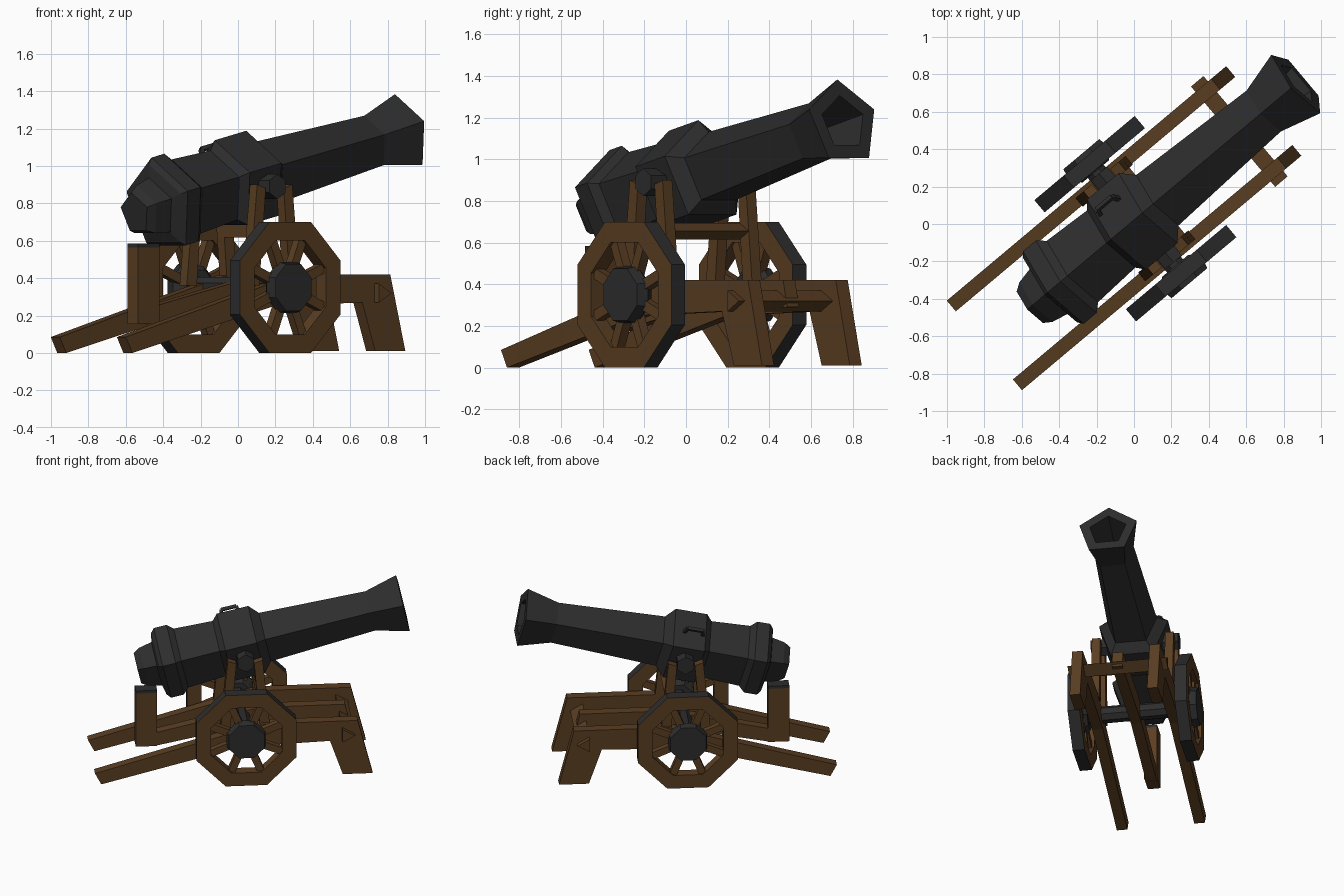
import bpy, bmesh, math
from mathutils import Vector, Matrix

if "Cube" in bpy.data.objects:
    bpy.data.objects.remove(bpy.data.objects["Cube"])

def material(name, rgb):
    m = bpy.data.materials.new(name)
    m.diffuse_color = (*rgb, 1)
    m.use_nodes = True
    m.node_tree.nodes["Principled BSDF"].inputs["Base Color"].default_value = m.diffuse_color
    return m

IRON = material("black_iron", (0.026, 0.026, 0.027))
WOOD = material("brown_wood", (0.102, 0.048, 0.016))

# Built with the gun pointing along +x, then everything is turned 40 degrees
PLACE = Matrix.Translation((-0.011, 0.013, 0)) @ Matrix.Rotation(math.radians(40), 4, 'Z')

def finish(name, bm, mats):
    bmesh.ops.recalc_face_normals(bm, faces=bm.faces)
    bm.transform(PLACE)
    me = bpy.data.meshes.new(name)
    bm.to_mesh(me)
    bm.free()
    for m in mats:
        me.materials.append(m)
    ob = bpy.data.objects.new(name, me)
    bpy.context.collection.objects.link(ob)
    return ob

def lathe(name, profile, sides, origin, axis, up, mats, turn=0.0, loop=False, dark_band=None):
    """Sweep (distance, radius) pairs round an axis; dark_band takes material 1."""
    axis, up, origin = Vector(axis).normalized(), Vector(up).normalized(), Vector(origin)
    side = axis.cross(up)
    bm = bmesh.new()
    rings = []
    for d, r in profile:
        ring = []
        for i in range(sides):
            a = turn + math.tau * i / sides
            ring.append(bm.verts.new(origin + axis * d + (up * math.cos(a) + side * math.sin(a)) * r))
        rings.append(ring)
    n = len(rings)
    for k in range(n if loop else n - 1):
        a, b = rings[k], rings[(k + 1) % n]
        for i in range(sides):
            j = (i + 1) % sides
            f = bm.faces.new((a[i], a[j], b[j], b[i]))
            if k == dark_band:
                f.material_index = 1
    if not loop:
        bm.faces.new(rings[0])
        bm.faces.new(rings[-1])
    return finish(name, bm, mats)

def slab(name, outline, y, width, mat):
    """Extrude a side outline (x, z) across y."""
    bm = bmesh.new()
    f = bm.faces.new([bm.verts.new((x, y - width / 2, z)) for x, z in outline])
    ext = bmesh.ops.extrude_face_region(bm, geom=[f])
    vs = [v for v in ext["geom"] if isinstance(v, bmesh.types.BMVert)]
    bmesh.ops.translate(bm, verts=vs, vec=(0, width, 0))
    return finish(name, bm, [mat])

def rod(name, p, q, r, sides, mat, up=(0, 0, 1), turn=0.0):
    p, q = Vector(p), Vector(q)
    d = q - p
    u = Vector(up)
    u = u - d * (u.dot(d) / d.length_squared)
    return lathe(name, [(0, r), (d.length, r)], sides, p, d, u, [mat], turn)

# Five-sided barrel, tilted up 13 degrees
PITCH = math.radians(13)
AX = Vector((math.cos(PITCH), 0, math.sin(PITCH)))
UP = Vector((-math.sin(PITCH), 0, math.cos(PITCH)))
ORG = Vector((0, 0, 1.175 - 1.158 * math.tan(PITCH)))
outline = [(-0.705, 0.115), (-0.66, 0.145), (-0.57, 0.165), (-0.555, 0.235), (-0.53, 0.266),
           (-0.44, 0.266), (-0.40, 0.225), (-0.13, 0.21), (-0.09, 0.257), (0.13, 0.257),
           (0.19, 0.185), (0.93, 0.15), (1.158, 0.214), (1.158, 0.135), (0.90, 0.10)]
lathe("barrel", [(u / math.cos(PITCH), r) for u, r in outline], 5, ORG, AX, UP, [IRON])

# Lifting handle on the upper left face of the middle band
out = UP * math.cos(math.radians(36)) + Vector((0, 1, 0)) * math.sin(math.radians(36))
tang = AX.cross(out)
def on_face(t, h):
    return ORG + AX * t + out * (0.205 + h) + tang * -0.02
h = [on_face(-0.075, -0.02), on_face(-0.06, 0.055), on_face(0.05, 0.055), on_face(0.065, -0.02)]
for i, part in enumerate(("rear", "grip", "front")):
    rod("handle_" + part, h[i], h[i + 1], 0.016, 4, IRON, up=tang, turn=math.pi / 4)

# Trunnions and axle
rod("trunnion", (0.03, -0.31, 0.89), (0.03, 0.31, 0.89), 0.066, 6, IRON)
rod("axle", (0.024, -0.40, 0.35), (0.024, 0.40, 0.35), 0.06, 8, IRON, turn=math.pi / 8)

OCT = 1 / math.cos(math.pi / 8)
for s, tag in ((1, "left"), (-1, "right")):
    hub = Vector((0.024, 0, 0.35))
    # Wheel: wooden rim with iron tyre, hub and spokes
    lathe("wheel_rim_" + tag, [(0.338, 0.25 * OCT), (0.338, 0.35 * OCT), (0.423, 0.35 * OCT), (0.423, 0.25 * OCT)],
          8, hub, (0, s, 0), (0, 0, 1), [WOOD, IRON], math.pi / 8, True, 1)
    lathe("wheel_hub_" + tag, [(0.33, 0.10), (0.355, 0.14 * OCT * 0.8), (0.39, 0.137 * OCT), (0.45, 0.125 * OCT)],
          8, hub, (0, s, 0), (0, 0, 1), [IRON], math.pi / 8)
    for k in range(8):
        a = math.pi / 8 + k * math.pi / 4
        d = Vector((math.cos(a), 0, math.sin(a)))
        c = hub + Vector((0, s * 0.38, 0))
        rod(f"spoke_{tag}_{k}", c + d * 0.10, c + d * 0.29, 0.036, 4, WOOD, up=(0, 1, 0), turn=math.pi / 4)
    # Side rail: sloping trail, level bar and front leg
    slab("side_rail_" + tag, [(-1.03, 0.085), (-0.985, 0), (0.0, 0.25), (0.62, 0.27), (0.71, 0.01),
                              (0.92, 0.01), (0.815, 0.42), (0.15, 0.42)], s * 0.275, 0.075, WOOD)
    # Posts either side of the trunnion
    slab("rear_post_" + tag, [(-0.15, 0.36), (-0.08, 0.36), (-0.035, 0.88), (-0.095, 0.90)], s * 0.26, 0.06, WOOD)
    slab("front_post_" + tag, [(0.13, 0.40), (0.20, 0.40), (0.15, 0.90), (0.09, 0.88)], s * 0.26, 0.06, WOOD)

# Central beam with breech post and its iron cap
slab("central_beam", [(-0.60, 0.15), (0.0, 0.27), (0.78, 0.29), (0.75, 0.42), (0.15, 0.42), (-0.60, 0.25)],
     0, 0.075, WOOD)
slab("breech_post", [(-0.72, 0.155), (-0.57, 0.155), (-0.57, 0.565), (-0.72, 0.565)], 0, 0.09, WOOD)
slab("breech_post_cap", [(-0.72, 0.565), (-0.57, 0.565), (-0.57, 0.585), (-0.72, 0.585)], 0, 0.09, IRON)

# Three-sided cross bars
rod("front_cross_bar", (0.735, -0.35, 0.32), (0.735, 0.35, 0.32), 0.058, 3, WOOD, up=(1, 0, 0))
rod("upper_cross_bar", (0.13, -0.28, 0.655), (0.13, 0.28, 0.655), 0.045, 3, WOOD, up=(1, 0, 0))
